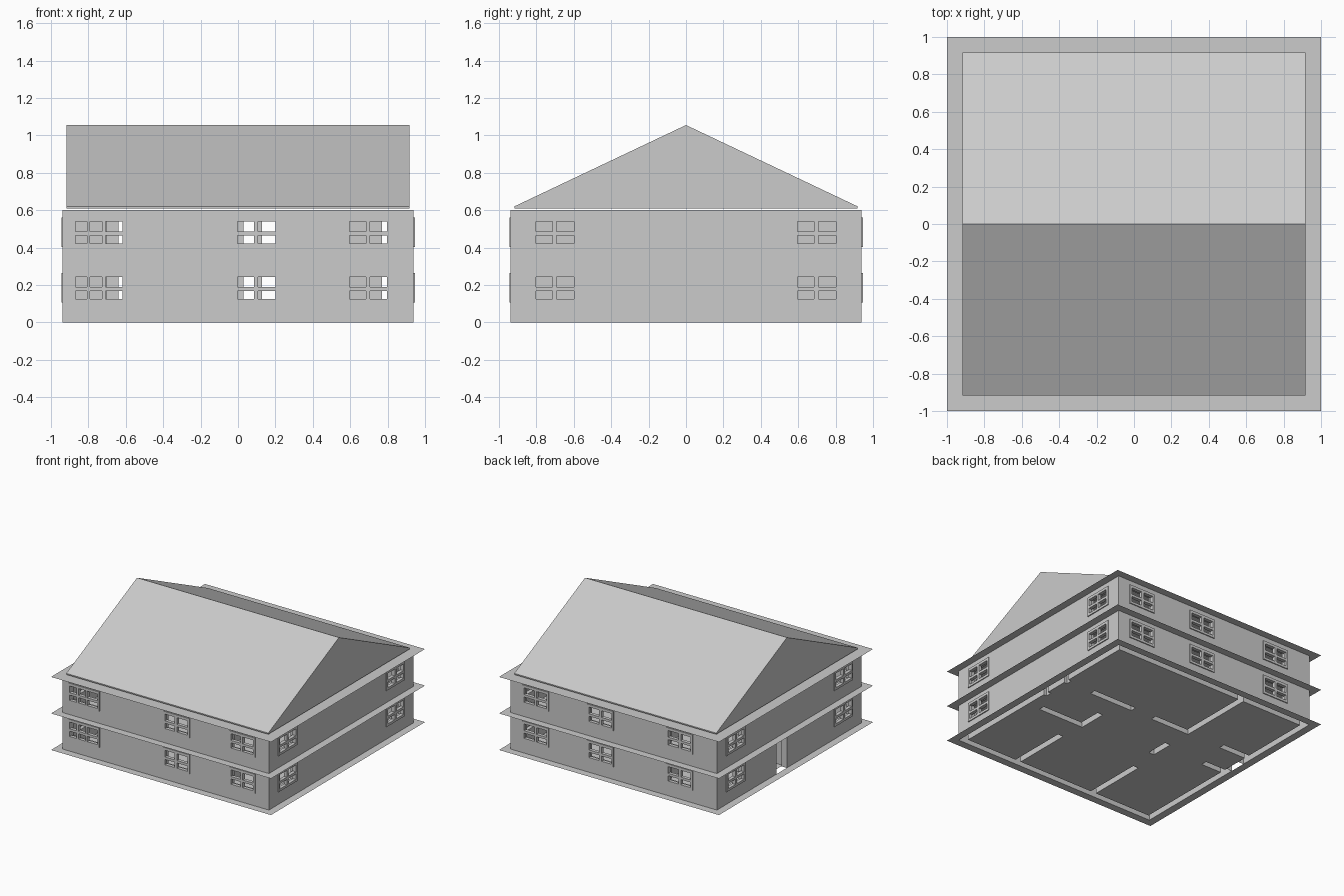
import bpy, bmesh
from mathutils import Matrix, Vector

if "Cube" in bpy.data.objects:
    bpy.data.objects.remove(bpy.data.objects["Cube"])

W, T, E = 0.937, 0.05, 0.945        # wall outer face, wall thickness, frame face
STOREY = 0.3
I = W - T


def add_object(name, bm):
    bmesh.ops.recalc_face_normals(bm, faces=bm.faces[:])
    me = bpy.data.meshes.new(name)
    bm.to_mesh(me)
    bm.free()
    ob = bpy.data.objects.new(name, me)
    bpy.context.collection.objects.link(ob)
    return ob


def add_box(bm, lo, hi):
    lo, hi = [min(a, b) for a, b in zip(lo, hi)], [max(a, b) for a, b in zip(lo, hi)]
    size = [b - a for a, b in zip(lo, hi)]
    mid = [(a + b) / 2 for a, b in zip(lo, hi)]
    bmesh.ops.create_cube(bm, size=1, matrix=Matrix.Translation(mid) @ Matrix.Diagonal((*size, 1)))


def cut(ob, cutter):
    mod = ob.modifiers.new("openings", 'BOOLEAN')
    mod.operation, mod.solver, mod.object = 'DIFFERENCE', 'EXACT', cutter
    bpy.context.view_layer.objects.active = ob
    bpy.ops.object.modifier_apply(modifier=mod.name)


# Wall plan: outer ring, then partitions (x0, y0, x1, y1)
plan = [
    (-W, -W, W, -I), (-W, I, W, W), (-W, -W, -I, W), (I, -W, W, W),
    (0.35, -0.19, 0.77, -0.14), (0.35, -0.19, 0.40, 0.05),
    (0.86, 0.24, W, 0.29), (0.86, 0.0, W, 0.05),
    (0.23, 0.24, 0.63, 0.29), (-0.33, 0.24, 0.03, 0.29), (-0.33, 0.24, -0.28, W),
    (-0.33, -0.16, -0.28, 0.03), (0.37, -W, 0.42, -0.39), (-0.37, -W, -0.32, -0.39),
    (-W, 0.24, -0.64, 0.29), (-W, -0.04, -0.70, 0.01),
]


def plan_cells(is_wall):
    """Flat grid holding either the wall footprint or the floor around it."""
    xs = sorted({r[k] for r in plan for k in (0, 2)} | {-1, 1})
    ys = sorted({r[k] for r in plan for k in (1, 3)} | {-1, 1})
    bm, cache = bmesh.new(), {}

    def vert(x, y):
        if (x, y) not in cache:
            cache[x, y] = bm.verts.new((x, y, 0))
        return cache[x, y]

    for x0, x1 in zip(xs, xs[1:]):
        for y0, y1 in zip(ys, ys[1:]):
            cx, cy = (x0 + x1) / 2, (y0 + y1) / 2
            inside = any(r[0] < cx < r[2] and r[1] < cy < r[3] for r in plan)
            if inside == is_wall:
                bm.faces.new([vert(x0, y0), vert(x1, y0), vert(x1, y1), vert(x0, y1)])
    return bm


# Ground floor sheet with open slots under the walls, plus two full sheets above
add_object("ground_floor", plan_cells(False))
for name, z in (("upper_floor", STOREY), ("eaves_slab", 2 * STOREY)):
    bm = bmesh.new()
    bmesh.ops.create_grid(bm, x_segments=1, y_segments=1, size=1, matrix=Matrix.Translation((0, 0, z)))
    add_object(name, bm)

# Walls
bm = plan_cells(True)
ext = bmesh.ops.extrude_face_region(bm, geom=bm.faces[:], use_keep_orig=True)
top = [v for v in ext["geom"] if isinstance(v, bmesh.types.BMVert)]
bmesh.ops.translate(bm, verts=top, vec=(0, 0, 2 * STOREY))
walls = add_object("walls", bm)

# Windows: wall axis, side, frame start, frame end, pane columns
two = [(0.07, 0.44), (0.53, 0.92)]
three = [(0.04, 0.26), (0.32, 0.55), (0.61, 0.94)]
windows = [
    ('x', -1, -0.88, -0.60, three), ('x', -1, -0.02, 0.22, two), ('x', -1, 0.58, 0.815, two),
    ('x', 1, 0.59, 0.83, two), ('x', 1, 0.0, 0.24, two), ('x', 1, -0.72, -0.48, two),
]
for side in (-1, 1):
    windows += [('y', side, -0.82, -0.58, two), ('y', side, 0.58, 0.82, two)]


def wall_box(bm, axis, side, u0, u1, d0, d1, z0, z1):
    lo, hi = (u0, side * d0, z0), (u1, side * d1, z1)
    if axis == 'y':
        lo, hi = (lo[1], lo[0], z0), (hi[1], hi[0], z1)
    add_box(bm, lo, hi)


frame_bm, wall_cut_bm, pane_bm = bmesh.new(), bmesh.new(), bmesh.new()
for axis, side, u0, u1, cols in windows:
    for base in (0, 0.297):
        wall_box(frame_bm, axis, side, u0, u1, W - 0.02, E, base + 0.105, base + 0.265)
        wall_box(wall_cut_bm, axis, side, u0 + 0.008, u1 - 0.008, I - 0.02, E + 0.02,
                 base + 0.113, base + 0.257)
        for a, b in cols:
            for z0, z1 in ((0.125, 0.168), (0.188, 0.243)):
                wall_box(pane_bm, axis, side, u0 + a * (u1 - u0), u0 + b * (u1 - u0),
                         W - 0.04, E + 0.02, base + z0, base + z1)

# Doorway in the left wall, ground storey only
add_box(wall_cut_bm, (-W - 0.05, 0.03, -0.1), (-I + 0.02, 0.165, STOREY))

frames = add_object("window_frames", frame_bm)
wall_cutter = add_object("wall_cutter", wall_cut_bm)
pane_cutter = add_object("pane_cutter", pane_bm)
cut(walls, wall_cutter)
cut(frames, pane_cutter)
for cutter in (wall_cutter, pane_cutter):
    bpy.data.objects.remove(cutter)

# Open the wall ends: they are hollow from below and capped by the sheets above
bm = bmesh.new()
bm.from_mesh(walls.data)
ends = [f for f in bm.faces if abs(f.normal.z) > 0.9
        and (f.calc_center_median().z < 0.001 or f.calc_center_median().z > 0.599)]
bmesh.ops.delete(bm, geom=ends, context='FACES')
bm.to_mesh(walls.data)
bm.free()

# Gable roof, floating just above the eaves slab
bm = bmesh.new()
profile = [(-0.918, 0.61), (0.918, 0.61), (0.918, 0.62), (0, 1.055), (-0.918, 0.62)]
face = bm.faces.new([bm.verts.new((-0.918, y, z)) for y, z in profile])
ext = bmesh.ops.extrude_face_region(bm, geom=[face], use_keep_orig=True)
bmesh.ops.translate(bm, verts=[v for v in ext["geom"] if isinstance(v, bmesh.types.BMVert)],
                    vec=Vector((1.836, 0, 0)))
add_object("gable_roof", bm)
